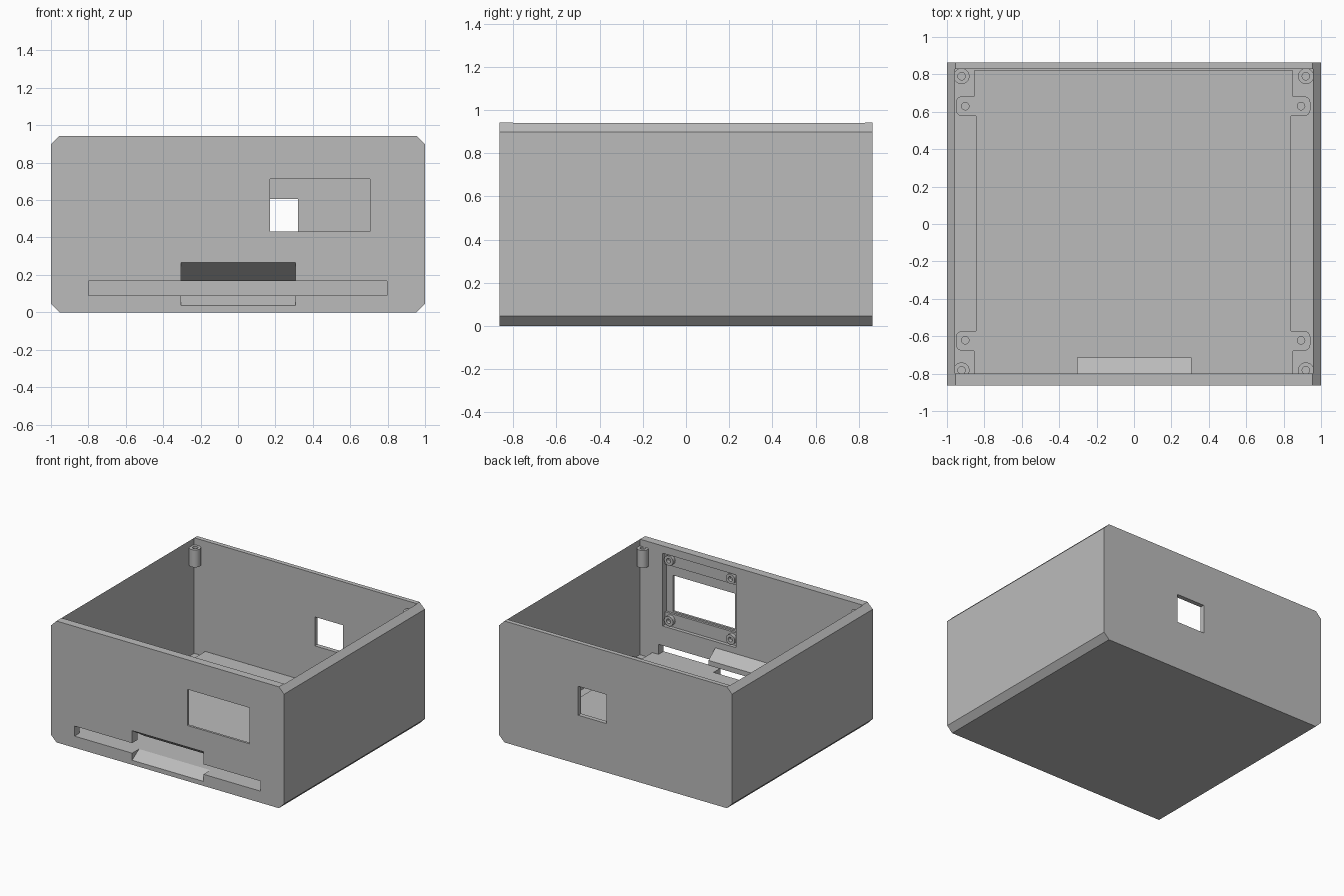
import bpy, bmesh, math
from mathutils import Matrix, Vector

if "Cube" in bpy.data.objects:
    bpy.data.objects.remove(bpy.data.objects["Cube"])

grey = bpy.data.materials.new("plain grey")
grey.diffuse_color = (0.5, 0.5, 0.5, 1)
grey.use_nodes = True
grey.node_tree.nodes["Principled BSDF"].inputs["Base Color"].default_value = grey.diffuse_color


def finish(name, bm, smooth=False):
    bmesh.ops.recalc_face_normals(bm, faces=bm.faces)
    me = bpy.data.meshes.new(name)
    bm.to_mesh(me)
    bm.free()
    me.materials.append(grey)
    ob = bpy.data.objects.new(name, me)
    bpy.context.collection.objects.link(ob)
    if smooth:
        bpy.context.view_layer.objects.active = ob
        ob.select_set(True)
        bpy.ops.object.shade_smooth_by_angle()
        ob.select_set(False)
    return ob


def prism(name, outline, axis, a, b):
    """Extrude a 2D outline along x, y or z from a to b."""
    place = {"x": lambda u, v: (a, u, v), "y": lambda u, v: (u, a, v),
             "z": lambda u, v: (u, v, a)}[axis]
    step = Vector([(b - a) if k == axis else 0 for k in "xyz"])
    bm = bmesh.new()
    face = bm.faces.new([bm.verts.new(place(u, v)) for u, v in outline])
    ext = bmesh.ops.extrude_face_region(bm, geom=[face], use_keep_orig=True)
    verts = [g for g in ext["geom"] if isinstance(g, bmesh.types.BMVert)]
    bmesh.ops.translate(bm, verts=verts, vec=step)
    return finish(name, bm)


def box(name, x0, x1, y0, y1, z0, z1):
    return prism(name, [(x0, y0), (x1, y0), (x1, y1), (x0, y1)], "z", z0, z1)


def socket(name, loc, r, hole, length, depth, rot=None):
    """Turned post with a blind screw hole in its far end."""
    prof = [(0, 0), (r, 0), (r, length), (hole, length),
            (hole, length - depth), (0, length - depth)]
    bm = bmesh.new()
    vs = [bm.verts.new((x, 0, z)) for x, z in prof]
    es = [bm.edges.new(p) for p in zip(vs, vs[1:])]
    bmesh.ops.spin(bm, geom=vs + es, cent=(0, 0, 0), axis=(0, 0, 1),
                   angle=2 * math.pi, steps=32)
    bmesh.ops.remove_doubles(bm, verts=bm.verts, dist=1e-5)
    m = Matrix.Translation(loc) @ (rot or Matrix.Identity(4))
    bmesh.ops.transform(bm, matrix=m, verts=bm.verts)
    return finish(name, bm, True)


def cut(target, cutter, keep=False):
    mod = target.modifiers.new("cut", "BOOLEAN")
    mod.operation, mod.solver, mod.object = "DIFFERENCE", "EXACT", cutter
    bpy.context.view_layer.objects.active = target
    bpy.ops.object.modifier_apply(modifier=mod.name)
    if not keep:
        bpy.data.objects.remove(cutter)


# Case body: chamfered block hollowed from the top
H, C, Y = 0.942, 0.045, 0.863
shell = [(-1 + C, 0), (1 - C, 0), (1, C), (1, H - C),
         (1 - C, H), (C - 1, H), (-1, H - C), (-1, C)]
case = prism("case", shell, "y", -Y, Y)
cut(case, box("hollow", -0.957, 0.957, -0.8, 0.828, 0.045, 1.2))

# Openings: rear port, display window with stepped recess, long front slot
cut(case, box("rear_port", 0.08, 0.322, 0.7, 1, 0.38, 0.605))
cut(case, box("display_recess", 0.13, 0.76, -0.828, -0.75, 0.32, 0.885))
cut(case, box("display_pocket", 0.13, 0.76, -0.845, -0.75, 0.42, 0.79))
cut(case, box("display_window", 0.17, 0.705, -1, -0.7, 0.432, 0.712))
cut(case, box("front_slot", -0.8, 0.797, -1, -0.75, 0.09, 0.168))

# Raised floor plate with four rounded ears
def side(sx, edge, ear):
    pts = [(edge + 0.01, -0.8), (edge + 0.01, -0.678)]
    for yc in (-0.625, 0.63):
        for sy, start in ((-1, -90), (1, 0)):
            for a in range(start, start + 91, 15):
                t = math.radians(a)
                pts.append((ear - 0.035 + 0.035 * math.cos(t),
                            yc + sy * 0.018 + 0.035 * math.sin(t)))
        if yc < 0:
            pts += [(edge, -0.572), (edge, 0.577)]
    pts += [(edge + 0.01, 0.683), (edge + 0.01, 0.82)]
    return [(sx * x, y) for x, y in pts]


plate = prism("floor_plate", side(1, 0.84, 0.943) + side(-1, 0.845, 0.953)[::-1],
              "z", 0.04, 0.09)
for x in (-0.902, 0.893):
    for y in (-0.622, 0.63):
        ring = [(x + 0.02 * math.cos(k * math.pi / 12),
                 y + 0.02 * math.sin(k * math.pi / 12)) for k in range(24)]
        cut(plate, prism("ear_hole", ring, "z", 0.05, 0.2))

# Flared front mouth, cut through the wall and the plate
mouth = prism("mouth_cutter", [(-0.9, 0.011), (-0.778, 0.09), (-0.7, 0.09),
                               (-0.7, 0.159), (-0.9, 0.289)], "x", -0.305, 0.308)
cut(case, mouth, True)
cut(plate, mouth)

# Sloping hood over the mouth
prism("mouth_hood", [(-0.8, 0.224), (-0.715, 0.168), (-0.715, 0.207), (-0.8, 0.272)],
      "x", -0.305, 0.308)

# Lid screw posts in the corners
for x in (-0.922, 0.919):
    for y in (-0.782, 0.79):
        socket("lid_post", (x, y, 0.755), 0.042, 0.02, 0.135, 0.1)

# Display screw bosses inside the recess
back = Matrix.Rotation(-math.pi / 2, 4, "X")
for x in (0.18, 0.71):
    for z in (0.37, 0.84):
        socket("display_boss", (x, -0.84, z), 0.038, 0.018, 0.04, 0.03, back)
